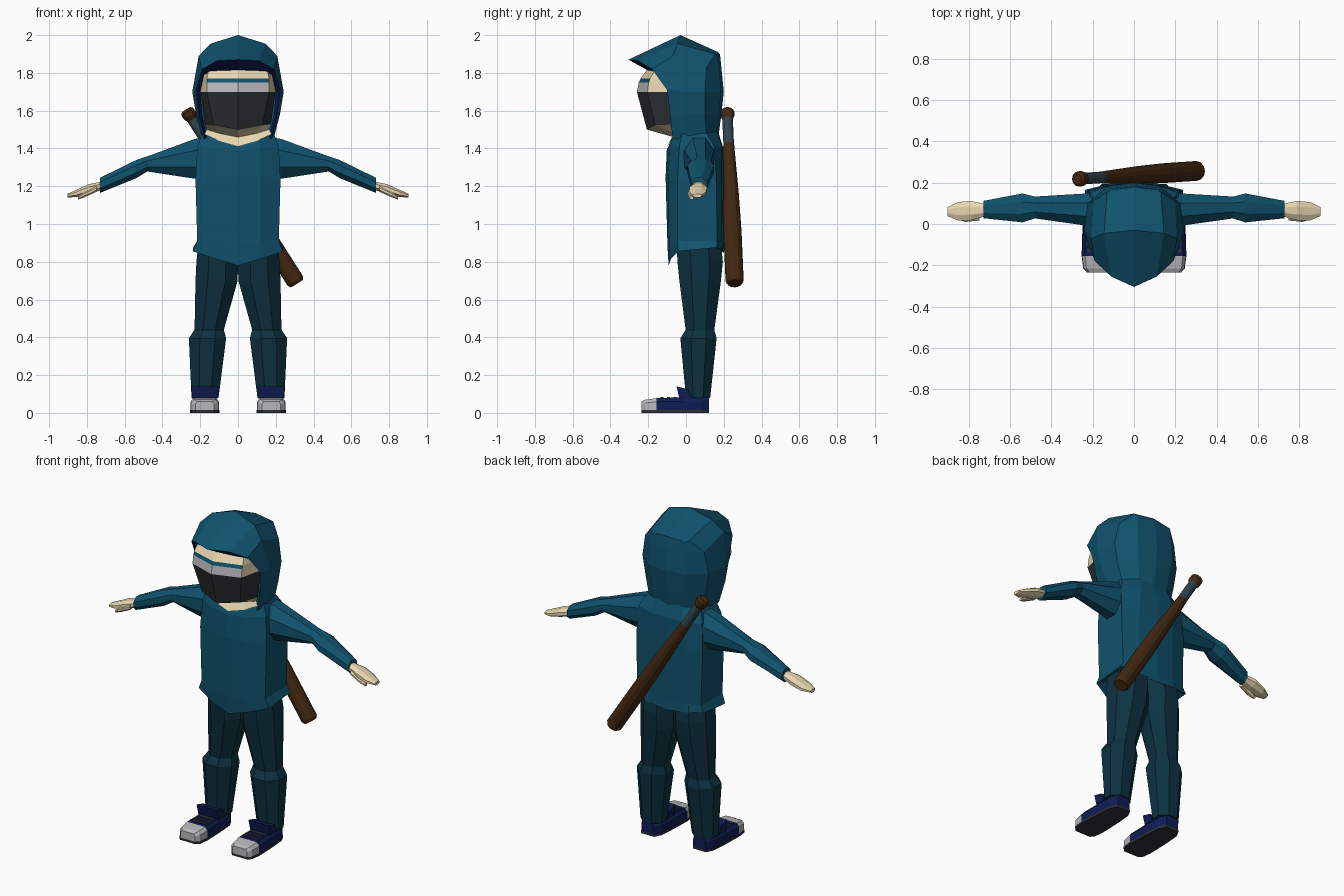
import bpy, bmesh, math
from mathutils import Vector


def material(name, r, g, b):
    m = bpy.data.materials.new(name)
    m.diffuse_color = (r, g, b, 1)
    return m


TEAL = material("teal cloth", .005, .085, .155)
PANTS = material("dark trouser cloth", .004, .031, .052)
NAVY = material("navy", .005, .012, .09)
SKIN = material("skin", .80, .68, .44)
DARK = material("charcoal", .026, .031, .033)
WHITE = material("off white", .48, .48, .50)
WOOD = material("brown wood", .055, .021, .006)
GRIP = material("grey grip", .032, .058, .075)


def loft(name, rings, mats, closed=True, caps=True, rule=None, mirror=True):
    """Skin a list of point rings; rule(row, col) picks the material."""
    bm = bmesh.new()
    rows = [[bm.verts.new(p) for p in ring] for ring in rings]
    n = len(rings[0])
    for i in range(len(rows) - 1):
        for j in range(n if closed else n - 1):
            k = (j + 1) % n
            f = bm.faces.new((rows[i][j], rows[i][k], rows[i + 1][k], rows[i + 1][j]))
            f.material_index = rule(i, j) if rule else 0
    if closed and caps:
        for i, r in ((0, rows[0]), (len(rows) - 2, rows[-1])):
            bm.faces.new(r).material_index = rule(i, 0) if rule else 0
    bmesh.ops.remove_doubles(bm, verts=bm.verts, dist=.0005)
    bmesh.ops.recalc_face_normals(bm, faces=bm.faces)
    me = bpy.data.meshes.new(name)
    bm.to_mesh(me)
    bm.free()
    for m in mats:
        me.materials.append(m)
    ob = bpy.data.objects.new(name, me)
    bpy.context.collection.objects.link(ob)
    if mirror:
        ob.modifiers.new("Mirror", 'MIRROR')
    return ob


def octagon(rx, ry, n=8):
    """Ring offsets whose flat sides lie at the given half sizes."""
    s = 1 / math.cos(math.pi / n)
    return [(rx * s * math.cos((k + .5) * 2 * math.pi / n),
             ry * s * math.sin((k + .5) * 2 * math.pi / n)) for k in range(n)]


def along_x(sections):
    return [[(x, cy + a, cz + b) for a, b in octagon(ry, rz)]
            for x, cy, cz, ry, rz in sections]


def along_z(sections):
    return [[((x0 + x1) / 2 + a, (y0 + y1) / 2 + b, z)
             for a, b in octagon((x1 - x0) / 2, (y1 - y0) / 2)]
            for z, x0, x1, y0, y1 in sections]


# Tunic body, half section from front centre round to back centre
loft("tunic", [
    [(0, -.06, .87), (.1, -.05, .87), (.19, -.02, .88), (.19, .14, .88), (.1, .17, .88), (0, .18, .88)],
    [(0, -.092, .78), (.12, -.08, .815), (.238, -.04, .855), (.238, .165, .875), (.12, .195, .86), (0, .2, .845)],
    [(0, -.098, .88), (.12, -.09, .89), (.216, -.045, .91), (.216, .165, .91), (.12, .19, .91), (0, .2, .91)],
    [(0, -.108, 1.25), (.12, -.095, 1.25), (.225, -.045, 1.24), (.225, .16, 1.24), (.12, .19, 1.25), (0, .2, 1.25)],
    [(0, -.102, 1.39), (.12, -.085, 1.40), (.215, -.035, 1.41), (.215, .15, 1.41), (.11, .19, 1.41), (0, .195, 1.41)],
    [(0, -.09, 1.415), (.11, -.075, 1.45), (.19, -.02, 1.48), (.18, .11, 1.48), (.09, .165, 1.49), (0, .17, 1.49)],
], [TEAL], closed=False)

# Hood: lining arc, front edge, crown ridge, rear edge, back panel, centre back
loft("hood", [
    [(0, -.20, 1.812), (.11, -.185, 1.812), (.18, -.13, 1.79), (.2, -.06, 1.7), (.19, -.04, 1.58), (.165, -.04, 1.46)],
    [(0, -.305, 1.87), (.11, -.255, 1.865), (.19, -.18, 1.82), (.222, -.10, 1.71), (.207, -.085, 1.58), (.175, -.07, 1.45)],
    [(0, -.03, 2.0), (.145, -.045, 1.955), (.208, -.07, 1.89), (.242, -.03, 1.7), (.222, -.01, 1.58), (.188, .02, 1.45)],
    [(0, .17, 1.91), (.13, .155, 1.90), (.20, .11, 1.83), (.225, .10, 1.7), (.205, .1, 1.58), (.17, .11, 1.45)],
    [(0, .175, 1.905), (.115, .165, 1.89), (.12, .175, 1.83), (.125, .185, 1.7), (.11, .172, 1.58), (.09, .155, 1.45)],
    [(0, .18, 1.90), (0, .18, 1.90), (0, .187, 1.83), (0, .2, 1.7), (0, .187, 1.58), (0, .17, 1.45)],
], [TEAL, NAVY], closed=False, rule=lambda i, j: 1 if i == 0 else 0)


# Face: brow, eye line, eye band, mask, chin, neckline
def face_rule(i, j):
    if i in (1, 2) and j == 0:
        return i
    return 3 if i == 3 else 0


loft("face_and_mask", [
    [(0, -.19, 1.84), (.15, -.15, 1.84), (.18, -.04, 1.84)],
    [(0, -.24, 1.77), (.165, -.19, 1.77), (.193, -.05, 1.77)],
    [(0, -.25, 1.75), (.165, -.197, 1.75), (.195, -.05, 1.75)],
    [(0, -.26, 1.70), (.165, -.205, 1.70), (.198, -.06, 1.70)],
    [(0, -.207, 1.50), (.13, -.165, 1.525), (.175, -.06, 1.53)],
    [(0, -.065, 1.46), (.1, -.06, 1.48), (.165, -.055, 1.50)],
    [(0, -.098, 1.412), (.1, -.085, 1.44), (.178, -.065, 1.475)],
], [SKIN, TEAL, WHITE, DARK], closed=False, rule=face_rule)

# Arms
loft("sleeves", along_x([
    (.17, .07, 1.35, .085, .11), (.23, .07, 1.345, .078, .105), (.48, .08, 1.318, .053, .04),
    (.54, .078, 1.29, .07, .048), (.73, .07, 1.205, .042, .04)]), [TEAL])
loft("hands", along_x([
    (.72, .067, 1.203, .03, .022), (.79, .065, 1.185, .047, .026),
    (.855, .062, 1.162, .044, .019), (.903, .06, 1.15, .022, .01)]), [SKIN])
loft("thumbs", along_x([
    (.75, .035, 1.185, .018, .015), (.815, .028, 1.155, .018, .014),
    (.848, .03, 1.137, .01, .008)]), [SKIN])

# Trouser legs with a knee fold
loft("trouser_legs", along_z([
    (.90, 0, .21, -.05, .185), (.80, 0, .22, -.045, .195), (.70, .002, .225, -.035, .185),
    (.44, .075, .23, -.002, .15), (.395, .063, .26, -.03, .162),
    (.08, .103, .246, 0, .128)]), [PANTS])


# Shoes: sections run from toe to heel as (y, half width, top)
SHOE = [(-.235, .05, .06), (-.215, .068, .07), (-.155, .076, .078),
        (-.02, .072, .082), (.08, .064, .085), (.122, .042, .08)]
CX = .176


def shoe_rings(z0, top, grow):
    return [[(CX - w - grow, y, z0), (CX + w + grow, y, z0),
             (CX + w + grow, y, top or h * .75), (CX + w * (1 if top else .8), y, top or h),
             (CX - w * (1 if top else .8), y, top or h), (CX - w - grow, y, top or h * .75)]
            for y, w, h in SHOE]


loft("shoe_soles", shoe_rings(0, .014, .002), [DARK])
loft("shoe_uppers", shoe_rings(.014, None, 0), [NAVY, WHITE],
     rule=lambda i, j: 1 if i < 2 else 0)
loft("shoe_tongues", [
    [(CX - .068, -.035, .075), (CX + .068, -.035, .075), (CX + .068, .03, .075), (CX - .068, .03, .075)],
    [(CX - .07, -.05, .14), (CX + .07, -.05, .14), (CX + .068, .01, .125), (CX - .068, .01, .125)],
], [NAVY])
for k in range(3):
    y = -.135 + .035 * k
    loft("shoe_lace_%d" % (k + 1), [
        [(CX - .055, y, z), (CX + .055, y, z), (CX + .055, y + .015, z), (CX - .055, y + .015, z)]
        for z in (.077, .084)], [DARK])

# Bat slung across the back: (fraction of length, radius)
A, B = Vector((-.275, .218, 1.605)), Vector((.312, .258, .685))
axis = (B - A).normalized()
u = axis.cross(Vector((0, 1, 0))).normalized()
v = axis.cross(u)
PROFILE = [(0, .026), (.01, .037), (.035, .037), (.055, .028), (.2, .028),
           (.205, .029), (.48, .042), (.7, .048), (.985, .048), (1, .038)]
loft("bat", [[A.lerp(B, t) + r * (math.cos(a) * u + math.sin(a) * v)
              for a in (k * math.pi / 6 for k in range(12))] for t, r in PROFILE],
     [WOOD, GRIP], rule=lambda i, j: 1 if i == 3 else 0, mirror=False)
